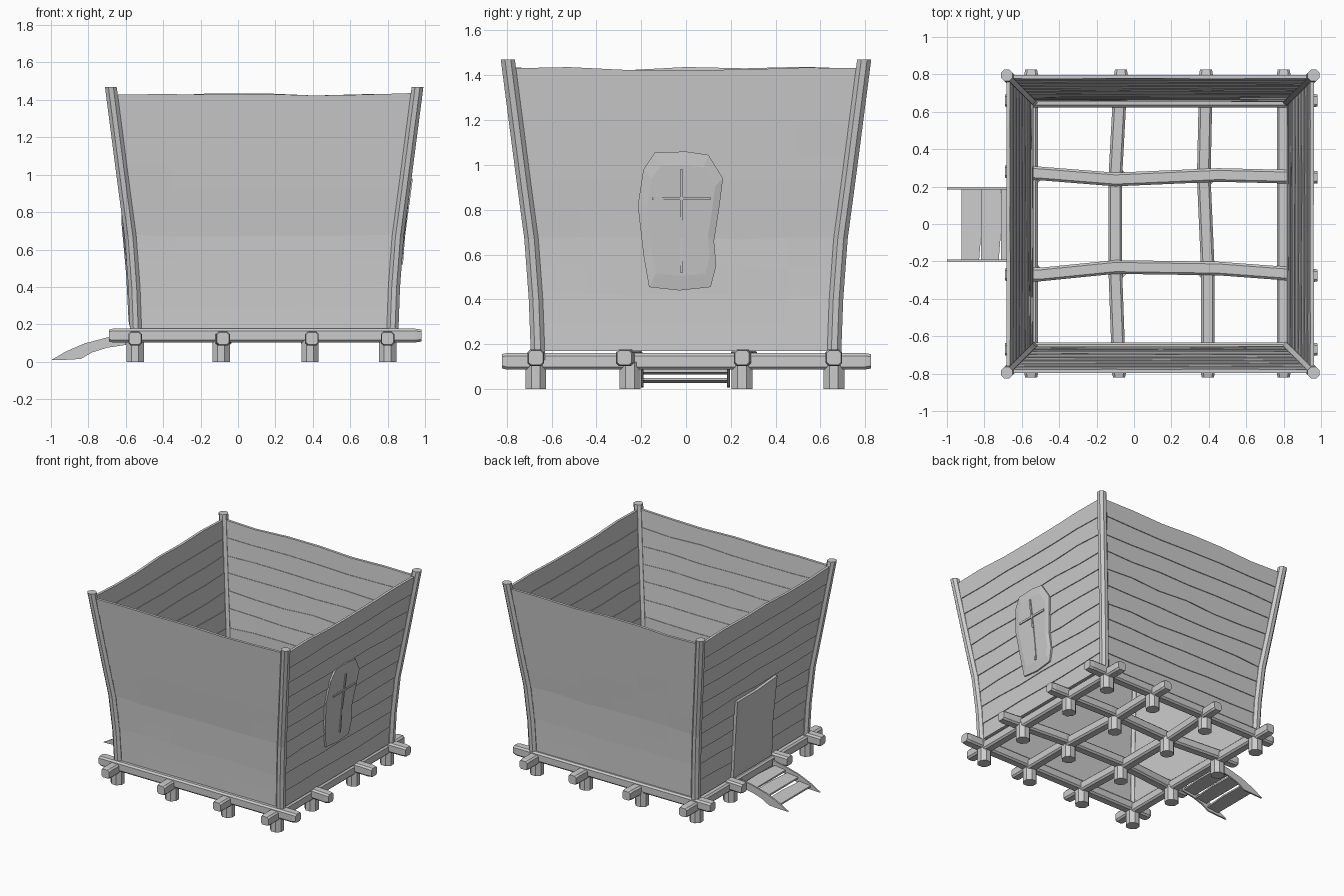
import bpy, bmesh, math, random
from mathutils import Vector

if "Cube" in bpy.data.objects:
    bpy.data.objects.remove(bpy.data.objects["Cube"])

random.seed(4)
CX, HX, HY = 0.14, 0.685, 0.66          # body centre and half sizes at the base
FLARE = [(0.0, 0.0), (0.17, 0.0), (0.4, 0.01), (0.67, 0.03), (0.93, 0.065), (1.2, 0.1), (1.47, 0.135)]


def flare(z):
    """Outward lean of the walls at height z."""
    for (z0, d0), (z1, d1) in zip(FLARE, FLARE[1:]):
        if z <= z1:
            return d0 + (d1 - d0) * (z - z0) / (z1 - z0)
    return FLARE[-1][1]


def on_wall(side, u, z, out=0.0):
    """Point on a wall: u runs along it, out is the distance from its surface."""
    d = flare(z) + out
    axis, s = side
    return Vector((CX + s * (HX + d), u, z)) if axis == 'x' else Vector((CX + u, s * (HY + d), z))


def finish(name, bm):
    bmesh.ops.recalc_face_normals(bm, faces=bm.faces)
    me = bpy.data.meshes.new(name)
    bm.to_mesh(me)
    bm.free()
    ob = bpy.data.objects.new(name, me)
    bpy.context.collection.objects.link(ob)
    return ob


def loft(name, rings):
    """Closed skin through equal sized rings with capped ends."""
    bm = bmesh.new()
    vs = [[bm.verts.new(p) for p in r] for r in rings]
    n = len(rings[0])
    for a, b in zip(vs, vs[1:]):
        for i in range(n):
            bm.faces.new((a[i], a[(i + 1) % n], b[(i + 1) % n], b[i]))
    bm.faces.new(vs[0])
    bm.faces.new(vs[-1])
    return finish(name, bm)


def round_section(r, n=8):
    return [(r * math.cos(math.tau * (i + .5) / n), r * math.sin(math.tau * (i + .5) / n)) for i in range(n)]


def beam_section(w, h, c=0.012):
    a, b = w / 2, h / 2
    return [(a, b - c), (a - c, b), (c - a, b), (-a, b - c), (-a, c - b), (c - a, -b), (a - c, -b), (a, c - b)]


# floor beams, gently crooked, in both directions
def beam(name, axis, pts, z):
    rings = []
    for k, (t, off) in enumerate(pts):
        s = 0.88 if k in (0, len(pts) - 1) else 1.0
        sec = beam_section(0.073 * s, 0.073 * s)
        rings.append([(t, off + a, z + b) if axis == 'x' else (off + a, t, z + b) for a, b in sec])
    loft(name, rings)


XB = [(-0.67, [0, 0, 0, 0, 0]), (-0.25, [-.02, -.02, .02, .012, -.025]),
      (0.25, [.03, .02, -.012, .012, 0]), (0.66, [0, 0, 0, 0, 0])]
for i, (y, w) in enumerate(XB):
    xs = [-0.69, -0.5, -0.1, 0.45, 0.97]
    pts = [(x, y + o) for x, o in zip(xs, w)]
    pts = [pts[0], (-0.67, pts[0][1])] + pts[1:-1] + [(0.95, pts[-1][1]), (0.98, pts[-1][1])]
    beam(f"long_floor_beam_{i}", 'x', pts, 0.14)
YB = [(-0.55, [0, 0, 0, 0]), (-0.09, [0.01, -.01, -.01, .02]), (0.385, [0.01, .01, -.012, 0]), (0.80, [0, 0, 0, 0])]
for i, (x, w) in enumerate(YB):
    pts = [(t, x + o) for t, o in zip([-0.8, -0.25, 0.25, 0.8], w)]
    pts = [(-0.82, pts[0][1])] + pts + [(0.825, pts[-1][1])]
    beam(f"cross_floor_beam_{i}", 'y', pts, 0.124)

# short stilts under every beam crossing
for i, (x, _) in enumerate(YB):
    for j, (y, _) in enumerate(XB):
        sec = round_section(0.05)
        loft(f"stilt_{i}_{j}", [[(x + a, y + b, z) for a, b in sec] for z in (0, 0.12)])

# corner posts following the flare
for sx in (-1, 1):
    for sy in (-1, 1):
        rings = []
        for z in (0.13, 0.4, 0.67, 0.93, 1.2, 1.47):
            d = flare(z)
            rings.append([(CX + sx * (HX + d) + a, sy * (HY + d) + b, z) for a, b in round_section(0.034)])
        loft(f"corner_post_{'left' if sx < 0 else 'right'}_{'front' if sy < 0 else 'back'}", rings)

# lapped wall planks with wavy edges
COLS, ROWS = 6, 10
SIDES = {"right": ('x', 1), "left": ('x', -1), "back": ('y', 1), "front": ('y', -1)}
for name, side in SIDES.items():
    half = HY if side[0] == 'x' else HX
    edge = [[0.17 + 0.126 * r + (random.uniform(-.008, .008) if r else 0) for c in range(COLS + 1)]
            for r in range(ROWS + 1)]
    for r in range(ROWS):
        rings = []
        for c in range(COLS + 1):
            f = -1 + 2 * c / COLS
            lo, hi = edge[r][c], edge[r + 1][c]
            ring = []
            for z, out in ((lo, .013), (hi, .007), (hi, -.013), (lo, -.009)):
                ring.append(on_wall(side, f * (half + flare(z) - .005), z, out))
            rings.append(ring)
        loft(f"{name}_wall_plank_{r}", rings)


# irregular bevelled boards for the window and the door
def board(name, side, outline, t_edge, t_face, inset):
    cu = sum(p[0] for p in outline) / len(outline)
    cz = sum(p[1] for p in outline) / len(outline)
    inner = [(cu + (u - cu) * inset, cz + (z - cz) * inset) for u, z in outline]
    rings = [[on_wall(side, u, z, 0.0) for u, z in outline],
             [on_wall(side, u, z, t_edge) for u, z in outline],
             [on_wall(side, u, z, t_face) for u, z in inner]]
    loft(name, rings)


board("window_board", SIDES["right"],
      [(-.14, 1.055), (0, 1.06), (.1, 1.045), (.165, .94), (.15, .82), (.125, .66), (.135, .55),
       (.11, .455), (-.03, .44), (-.165, .455), (-.19, .6), (-.215, .82), (-.19, .98)], .022, .03, .8)
board("door_board", SIDES["left"],
      [(-.22, .17), (.25, .17), (.245, .45), (.26, .77), (.02, .77), (-.22, .79), (-.215, .45)], .03, .038, .86)


# window cross bars
def bar(name, a, b, w):
    across = (w, 0) if a[0] == b[0] else (0, w)
    rings = []
    for k in range(4):
        u, z = a[0] + (b[0] - a[0]) * k / 3, a[1] + (b[1] - a[1]) * k / 3
        rings.append([on_wall(SIDES["right"], u + s * across[0], z + s * across[1], o)
                      for s, o in ((-1, .02), (1, .02), (1, .038), (-1, .038))])
    loft(name, rings)


bar("window_upright_bar", (-.02, .52), (-.02, .98), .007)
bar("window_cross_bar", (-.15, .85), (.11, .85), .007)

# entry ladder: two curved side rails and three treads
RAIL = [(-1.0, .008), (-.92, .055), (-.82, .098), (-.7, .13), (-.6, .15),
        (-.6, .09), (-.7, .075), (-.78, .05), (-.84, .015), (-.93, .01)]
for side, y in (("back", .19), ("front", -.195)):
    loft(f"ladder_rail_{side}", [[(x, y + o, z) for x, z in RAIL] for o in (-.006, .006)])
for i, (x, z) in enumerate([(-.87, .04), (-.765, .077), (-.66, .105)]):
    w = .052
    loft(f"ladder_tread_{i}", [[(x - w, y, z - .012), (x + w + b, y, z - .002), (x + w + b, y, z + .01), (x - w, y, z)]
                               for y, b in ((-.19, -.01), (0, .005), (.19, 0))])
